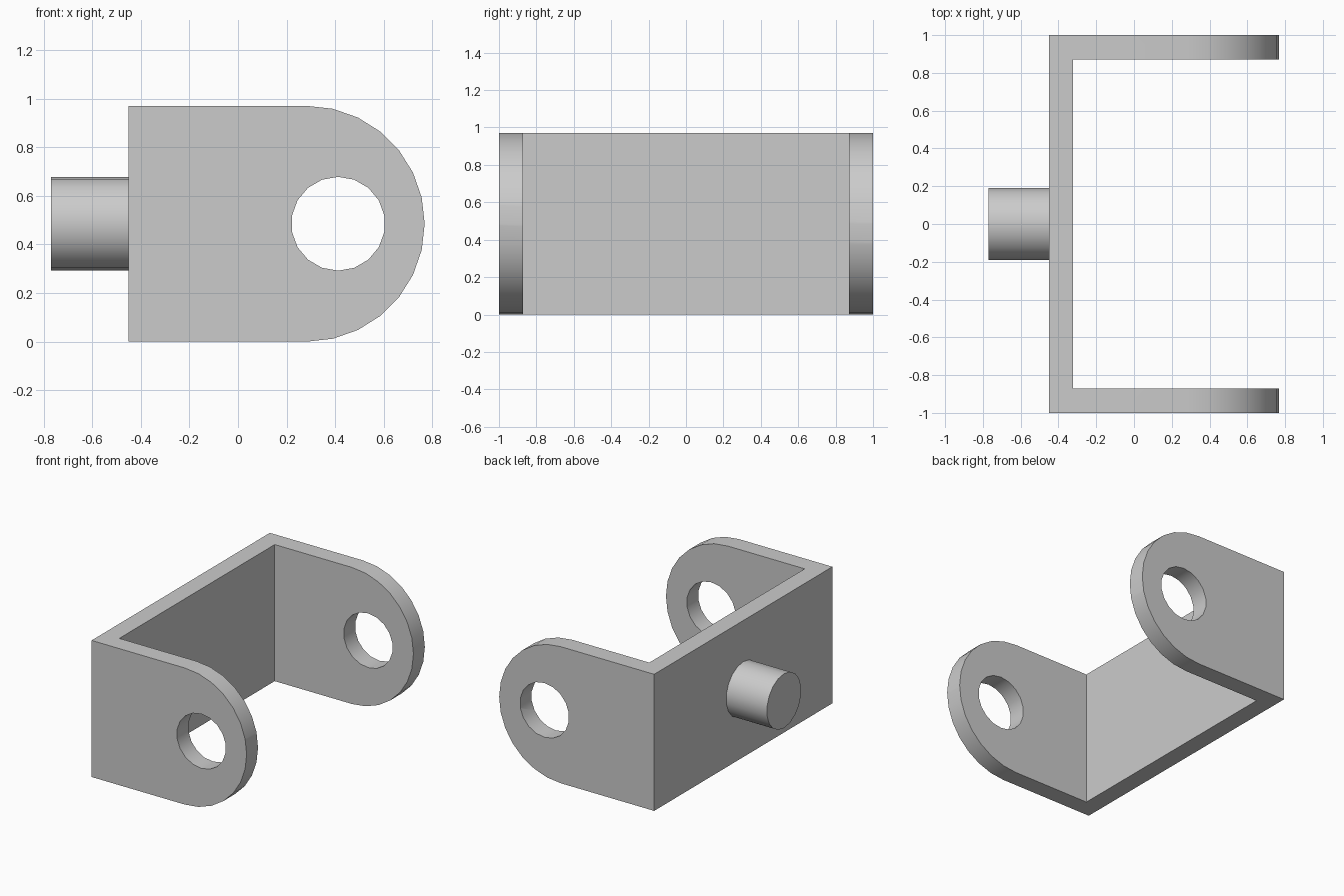
import bpy
import bmesh
from math import sin, cos, pi
from mathutils import Matrix, Vector

if "Cube" in bpy.data.objects:
    bpy.data.objects.remove(bpy.data.objects["Cube"], do_unlink=True)

# Main dimensions
HEIGHT = 0.97
MID = HEIGHT / 2
BACK, TIP = -0.45, 0.768
WALL = 0.128
HOLE_X, BORE = 0.412, 0.193

steel = bpy.data.materials.new("light_grey")
steel.use_nodes = True
steel.diffuse_color = (0.6, 0.6, 0.6, 1)
steel.node_tree.nodes["Principled BSDF"].inputs["Base Color"].default_value = (0.6, 0.6, 0.6, 1)


def add_object(name, bm):
    bmesh.ops.recalc_face_normals(bm, faces=bm.faces)
    mesh = bpy.data.meshes.new(name)
    bm.to_mesh(mesh)
    bm.free()
    mesh.materials.append(steel)
    obj = bpy.data.objects.new(name, mesh)
    bpy.context.collection.objects.link(obj)
    return obj


def prism(name, loops, direction):
    """Fill closed loops (outline, then holes) and extrude them."""
    bm = bmesh.new()
    for loop in loops:
        verts = [bm.verts.new(p) for p in loop]
        for a, b in zip(verts, verts[1:] + verts[:1]):
            bm.edges.new((a, b))
    bmesh.ops.triangle_fill(bm, edges=bm.edges[:], use_beauty=True)
    moved = bmesh.ops.extrude_face_region(bm, geom=bm.faces[:], use_keep_orig=True)
    verts = [g for g in moved["geom"] if isinstance(g, bmesh.types.BMVert)]
    bmesh.ops.translate(bm, verts=verts, vec=Vector(direction))
    return add_object(name, bm)


def shade(obj):
    bpy.ops.object.select_all(action="DESELECT")
    obj.select_set(True)
    bpy.context.view_layer.objects.active = obj
    bpy.ops.object.shade_smooth_by_angle()


# U-shaped channel, oversized in height and reach so the side profile trims it
inner = 1 - WALL
plan = [(BACK, -1), (1, -1), (1, -inner), (BACK + WALL, -inner),
        (BACK + WALL, inner), (1, inner), (1, 1), (BACK, 1)]
bracket = prism("bracket", [[(x, y, -0.2) for x, y in plan]], (0, 0, HEIGHT + 0.4))

# Side profile: rounded end with a bore
centre = TIP - MID
arc = [(centre + MID * sin(pi * i / 14), -1.2, MID - MID * cos(pi * i / 14))
       for i in range(15)]
outline = [(-0.6, -1.2, HEIGHT), (-0.6, -1.2, 0)] + arc
bore = [(HOLE_X + BORE * sin(2 * pi * i / 18), -1.2, MID + BORE * cos(2 * pi * i / 18))
        for i in range(18)]
trimmer = prism("side_profile", [outline, bore], (0, 2.4, 0))
trimmer.hide_render = True

trim = bracket.modifiers.new("trim", "BOOLEAN")
trim.operation = "INTERSECT"
trim.solver = "EXACT"
trim.object = trimmer
bpy.context.view_layer.objects.active = bracket
bpy.ops.object.modifier_apply(modifier=trim.name)
bpy.data.objects.remove(trimmer, do_unlink=True)
shade(bracket)

# Mounting peg on the outside of the back wall
bm = bmesh.new()
bmesh.ops.create_cone(bm, cap_ends=True, segments=18, radius1=BORE, radius2=BORE, depth=0.32)
bmesh.ops.transform(bm, verts=bm.verts, matrix=Matrix.Translation((BACK - 0.16, 0, MID))
                    @ Matrix.Rotation(pi / 2, 4, "Y") @ Matrix.Rotation(pi / 2, 4, "Z"))
shade(add_object("mounting_peg", bm))
